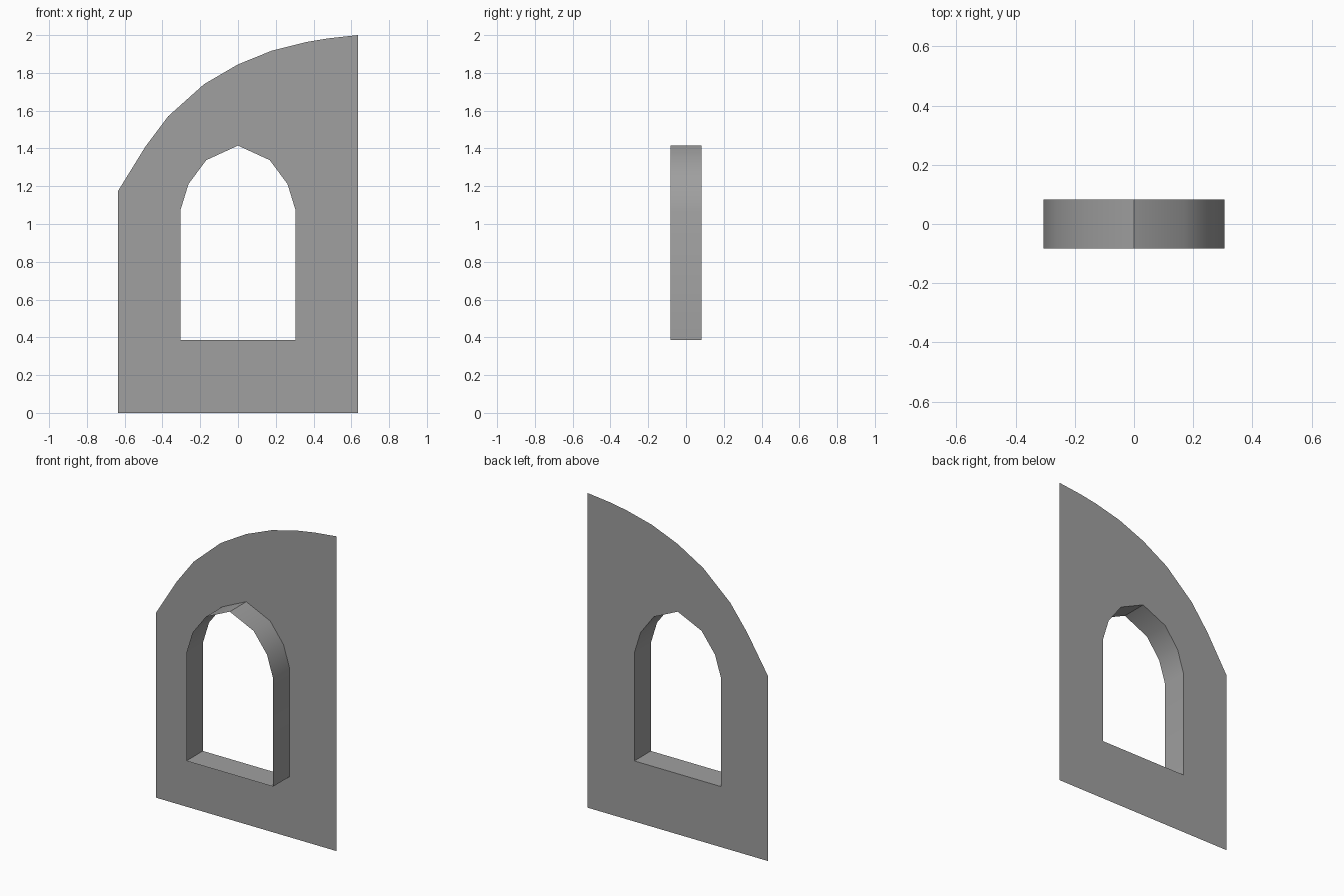
import bpy
import bmesh
import math

cube = bpy.data.objects.get("Cube")
if cube:
    bpy.data.objects.remove(cube, do_unlink=True)

BACK, FRONT = 0.083, -0.083

stone = bpy.data.materials.new("grey_stone")
stone.use_nodes = True
grey = (0.35, 0.35, 0.35, 1)
stone.diffuse_color = grey
stone.node_tree.nodes["Principled BSDF"].inputs["Base Color"].default_value = grey

# Outer outline: straight sides under a rising quarter arch
wall_outline = [(-0.635, 0), (0.635, 0), (0.635, 2), (0.48, 1.983), (0.36, 1.963),
                (0.18, 1.918), (0, 1.845), (-0.18, 1.74), (-0.37, 1.57),
                (-0.49, 1.41), (-0.635, 1.175)]

# Window outline: one half mirrored into a pointed arch
half = [(0.305, 0.385), (0.305, 1.072), (0.262, 1.212), (0.168, 1.338)]
window_outline = half + [(0, 1.415)] + [(-x, z) for x, z in reversed(half)]


def add_loop(bm, outline, y):
    verts = [bm.verts.new((x, y, z)) for x, z in outline]
    edges = [bm.edges.new((a, b)) for a, b in zip(verts, verts[1:] + verts[:1])]
    return verts, edges


def finish(bm, name):
    mesh = bpy.data.meshes.new(name)
    bm.to_mesh(mesh)
    bm.free()
    mesh.materials.append(stone)
    obj = bpy.data.objects.new(name, mesh)
    bpy.context.collection.objects.link(obj)
    return obj


# Thin wall sheet with the window left open
bm = bmesh.new()
edges = add_loop(bm, wall_outline, BACK)[1] + add_loop(bm, window_outline, BACK)[1]
bmesh.ops.triangle_fill(bm, edges=edges, use_beauty=True, normal=(0, -1, 0))
for face in bm.faces:
    face.normal_update()
    if face.normal.y > 0:
        face.normal_flip()
finish(bm, "wall_sheet")

# Window surround standing forward of the sheet, facing the opening
bm = bmesh.new()
back = add_loop(bm, window_outline, BACK)[0]
front = add_loop(bm, window_outline, FRONT)[0]
for i in range(len(back)):
    j = (i + 1) % len(back)
    bm.faces.new((back[i], back[j], front[j], front[i]))
bm.normal_update()
sill = min(bm.faces, key=lambda f: f.calc_center_median().z)
if sill.normal.z < 0:
    bmesh.ops.reverse_faces(bm, faces=bm.faces[:])
surround = finish(bm, "window_surround")

bpy.ops.object.select_all(action="DESELECT")
surround.select_set(True)
bpy.context.view_layer.objects.active = surround
bpy.ops.object.shade_smooth_by_angle(angle=math.radians(40))
